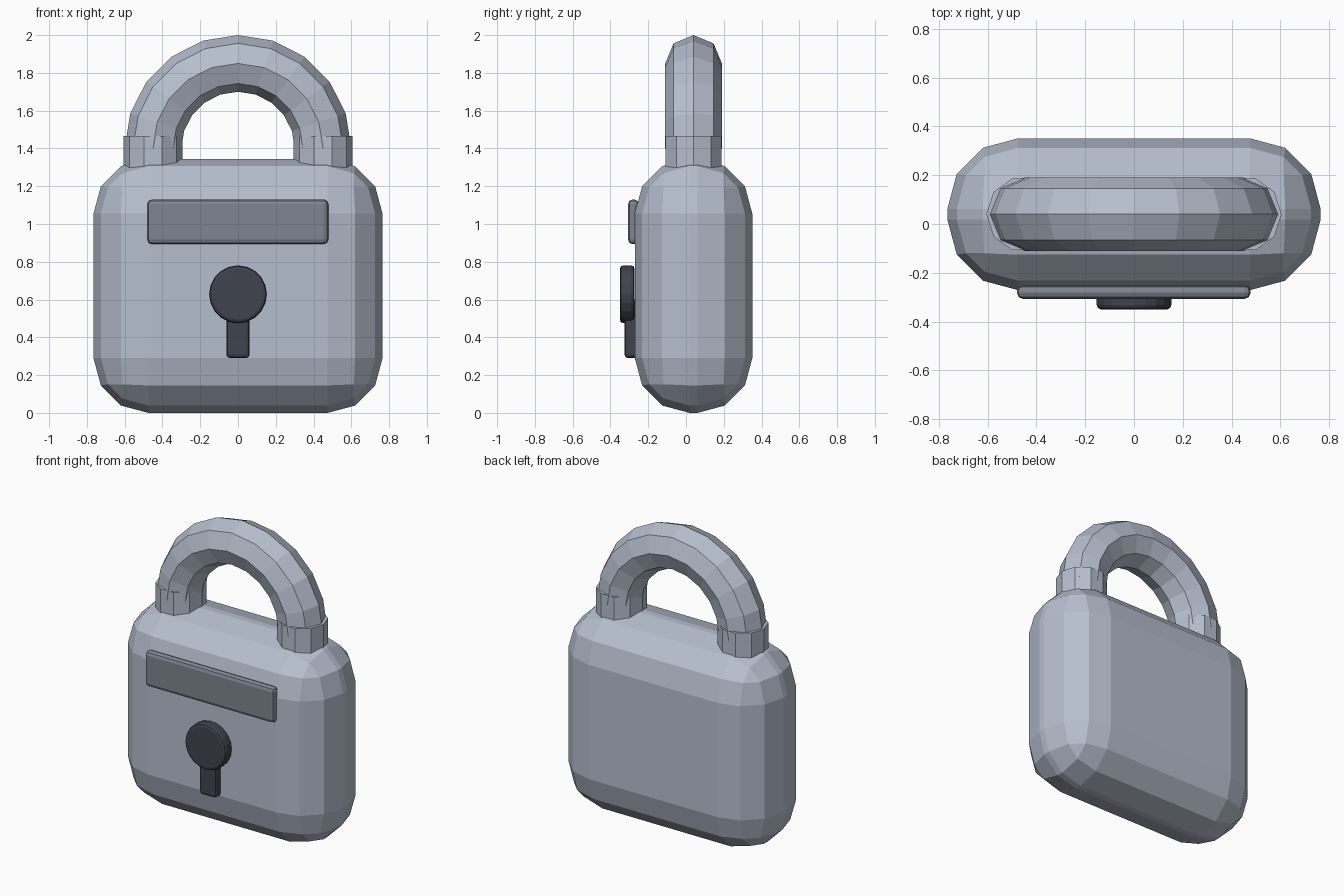
import bpy, bmesh
from math import sin, cos, pi
from mathutils import Matrix

cube = bpy.data.objects.get("Cube")
if cube:
    bpy.data.objects.remove(cube, do_unlink=True)

MID_Y = 0.04  # depth of the body's centre plane


def material(name, rgb):
    m = bpy.data.materials.new(name)
    m.use_nodes = True
    m.diffuse_color = (*rgb, 1)
    m.node_tree.nodes["Principled BSDF"].inputs["Base Color"].default_value = (*rgb, 1)
    return m


steel = material("light steel", (0.47, 0.52, 0.62))
grey = material("mid grey", (0.21, 0.235, 0.285))
dark = material("dark slate", (0.05, 0.056, 0.075))


def finish(name, bm, mat, bevel=0, segments=2):
    bmesh.ops.recalc_face_normals(bm, faces=bm.faces)
    mesh = bpy.data.meshes.new(name)
    bm.to_mesh(mesh)
    bm.free()
    mesh.materials.append(mat)
    ob = bpy.data.objects.new(name, mesh)
    bpy.context.collection.objects.link(ob)
    if bevel:
        mod = ob.modifiers.new("Rounded edges", "BEVEL")
        mod.width, mod.segments = bevel, segments
        mod.limit_method = "ANGLE"
    return ob


def box(name, low, high, mat, bevel, segments=2):
    bm = bmesh.new()
    bmesh.ops.create_cube(bm, size=1)
    for v in bm.verts:
        v.co = [a + (c + 0.5) * (b - a) for a, b, c in zip(low, high, v.co)]
    return finish(name, bm, mat, bevel, segments)


def cylinder(name, centre, radius, depth, sides, mat, turn=None, bevel=0):
    bm = bmesh.new()
    place = Matrix.Translation(centre) @ (turn or Matrix())
    bmesh.ops.create_cone(bm, cap_ends=True, segments=sides, radius1=radius,
                          radius2=radius, depth=depth, matrix=place)
    return finish(name, bm, mat, bevel)


# Rounded lock body
box("body", (-0.765, MID_Y - 0.311, 0), (0.765, MID_Y + 0.311, 1.345), steel, 0.29, 3)

# Shackle: half ring with an octagonal section
STEPS, SIDES, RING, TUBE = 10, 8, 0.45, 0.15
bm = bmesh.new()
loops = []
for i in range(STEPS + 1):
    a = pi * i / STEPS
    loop = []
    for j in range(SIDES):
        b = 2 * pi * j / SIDES
        r = RING + TUBE * cos(b)
        loop.append(bm.verts.new((r * cos(a), MID_Y + TUBE * sin(b), 1.4 + r * sin(a))))
    loops.append(loop)
for p, q in zip(loops, loops[1:]):
    for j in range(SIDES):
        k = (j + 1) % SIDES
        bm.faces.new((p[j], p[k], q[k], q[j]))
bm.faces.new(loops[0])
bm.faces.new(loops[-1])
finish("shackle", bm, steel)

# Ten-sided collars where the shackle enters the body
for side, x in (("left", RING), ("right", -RING)):
    cylinder(side + "_collar", (x, MID_Y, 1.335), 0.155, 0.26, 10, steel,
             Matrix.Rotation(pi / 2, 4, "Z"))

# Front plate
box("front_plate", (-0.48, -0.307, 0.893), (0.478, -0.25, 1.13), grey, 0.025)

# Keyhole: round top and slot below
cylinder("keyhole_disc", (0, -0.311, 0.628), 0.153, 0.078, 20, dark,
         Matrix.Rotation(pi / 2, 4, "X"), 0.018)
box("keyhole_slot", (-0.061, -0.325, 0.29), (0.061, -0.25, 0.6), dark, 0.018)
